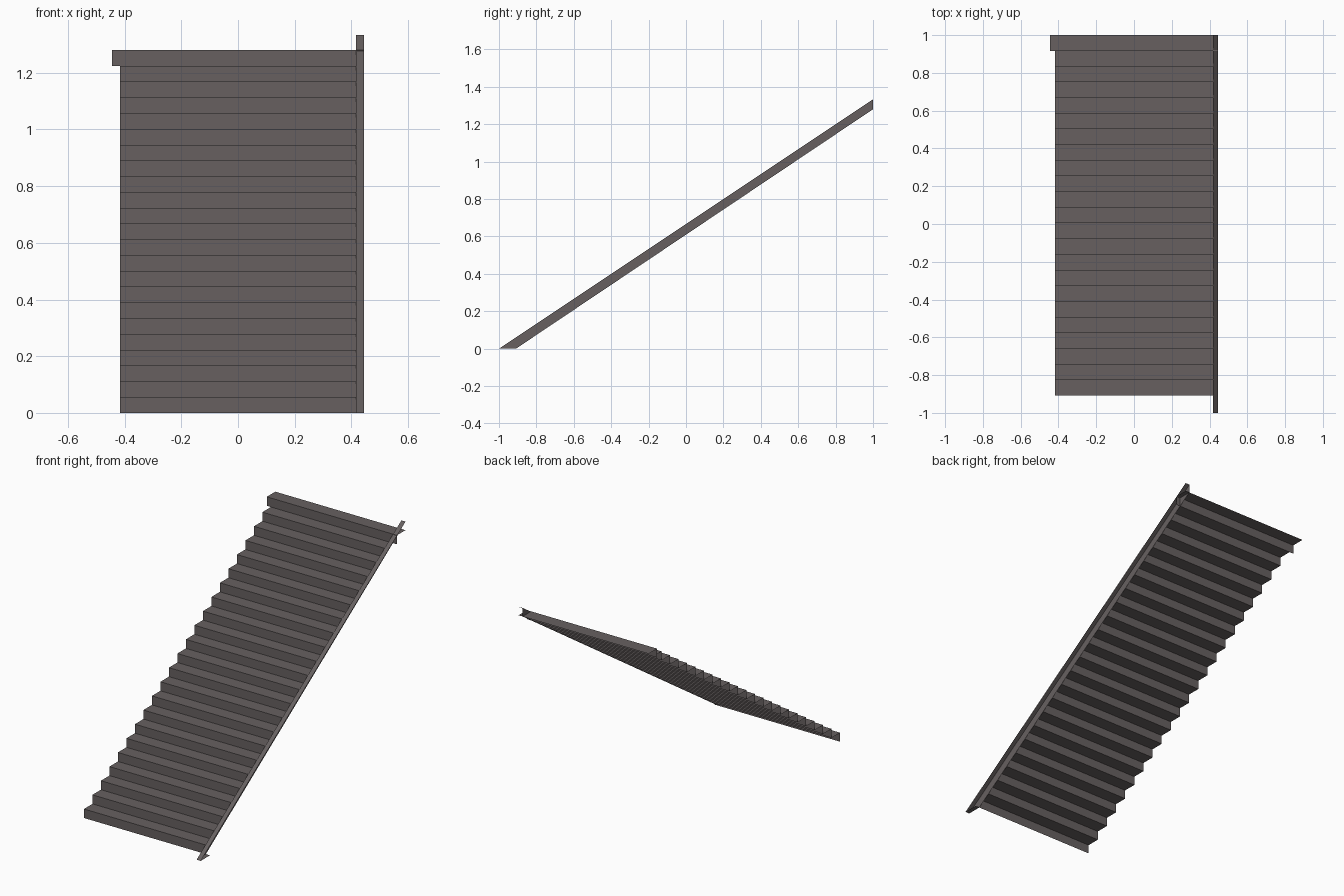
import bpy

cube = bpy.data.objects.get("Cube")
if cube:
    bpy.data.objects.remove(cube, do_unlink=True)

STEPS = 23
RISE, RUN = 1.28 / STEPS, 0.083
START = 1 - STEPS * RUN        # y of the first riser
INNER, OUTER = 0.417, 0.445    # half widths of the flight and of the landing
TOP = 1.333                    # upper end of the stringer

steel = bpy.data.materials.new("dark warm grey steel")
colour = (0.135, 0.118, 0.118, 1)
steel.diffuse_color = colour
steel.use_nodes = True
steel.node_tree.nodes["Principled BSDF"].inputs["Base Color"].default_value = colour


def add_mesh(name, verts, faces):
    mesh = bpy.data.meshes.new(name)
    mesh.from_pydata(verts, [], faces)
    mesh.materials.append(steel)
    obj = bpy.data.objects.new(name, mesh)
    bpy.context.collection.objects.link(obj)
    return obj


def folded_sheet(name, profile, x0, x1):
    """Sweep an open (y, z) profile across x as a thin folded sheet."""
    verts = [(x, y, z) for y, z in profile for x in (x0, x1)]
    faces = [(2 * i, 2 * i + 1, 2 * i + 3, 2 * i + 2) for i in range(len(profile) - 1)]
    return add_mesh(name, verts, faces)


def step_profile(first, last):
    """Riser and tread corners from one step to another."""
    points = [(START + first * RUN, first * RISE)]
    for i in range(first, last):
        points.append((START + i * RUN, (i + 1) * RISE))
        points.append((START + (i + 1) * RUN, (i + 1) * RISE))
    return points


# Folded flight of risers and treads, open underneath
folded_sheet("stair_flight", step_profile(0, STEPS - 1), -INNER, INNER)

# Wider top step
folded_sheet("top_step", step_profile(STEPS - 1, STEPS), -OUTER, OUTER)

# Sloping stringer: upright web, outward top flange and flat foot
add_mesh("stringer_web",
         [(INNER, -1, 0), (INNER, START, 0), (INNER, 1, 1.28), (INNER, 1, TOP)],
         [(0, 1, 2, 3)])
folded_sheet("stringer_flange", [(-1, 0), (1, TOP)], INNER, OUTER)
folded_sheet("stringer_foot", [(-1, 0), (START, 0)], INNER, OUTER)
